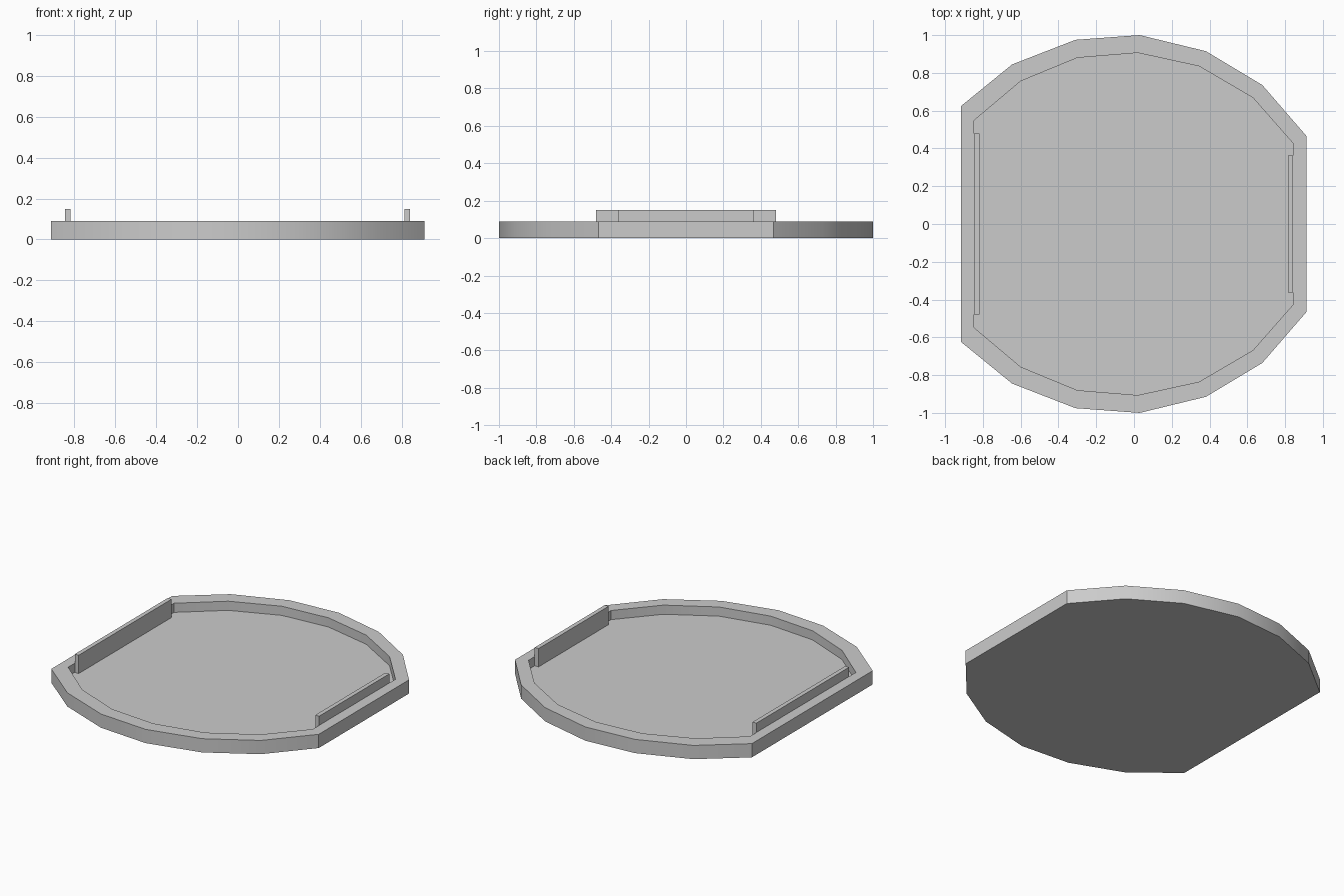
import bpy, bmesh
from math import radians

cube = bpy.data.objects.get("Cube")
if cube:
    bpy.data.objects.remove(cube, do_unlink=True)

GREY = (0.6, 0.6, 0.6, 1)
grey = bpy.data.materials.new("plain grey")
grey.use_nodes = True
grey.diffuse_color = GREY
grey.node_tree.nodes["Principled BSDF"].inputs["Base Color"].default_value = GREY

FLOOR, RIM, TOP = 0.03, 0.09, 0.15

# Back half of each outline, mirrored to the front
outer = [(-0.915, 0.625), (-0.645, 0.845), (-0.31, 0.975), (0.03, 1.0),
         (0.38, 0.915), (0.68, 0.735), (0.912, 0.467)]
inner = [(-0.847, 0.548), (-0.60, 0.756), (-0.30, 0.88), (0.02, 0.906),
         (0.345, 0.835), (0.63, 0.668), (0.842, 0.427)]


def mirrored(half):
    return half + [(x, -y) for x, y in reversed(half)]


def finish(name, bm):
    bmesh.ops.recalc_face_normals(bm, faces=bm.faces)
    mesh = bpy.data.meshes.new(name)
    bm.to_mesh(mesh)
    bm.free()
    mesh.materials.append(grey)
    obj = bpy.data.objects.new(name, mesh)
    bpy.context.collection.objects.link(obj)
    return obj


# Tray: rings from the underside, up the outside, over the rim, down to the floor
bm = bmesh.new()
levels = [(outer, 0), (outer, RIM), (inner, RIM), (inner, FLOOR)]
rings = [[bm.verts.new((x, y, z)) for x, y in mirrored(half)] for half, z in levels]
for low, high in zip(rings, rings[1:]):
    for i in range(len(low)):
        bm.faces.new((low[i - 1], low[i], high[i], high[i - 1]))
bm.faces.new(rings[0])
bm.faces.new(rings[-1])
tray = finish("tray", bm)
bpy.ops.object.select_all(action="DESELECT")
tray.select_set(True)
bpy.context.view_layer.objects.active = tray
bpy.ops.object.shade_smooth_by_angle(angle=radians(30))


# Upright strips standing in the recess along the straight sides
def strip(name, x, half_length):
    bm = bmesh.new()
    bmesh.ops.create_cube(bm, size=1)
    bmesh.ops.scale(bm, vec=(0.028, 2 * half_length, TOP - FLOOR), verts=bm.verts)
    bmesh.ops.translate(bm, vec=(x, 0, (TOP + FLOOR) / 2), verts=bm.verts)
    finish(name, bm)


strip("right_strip", -0.832, 0.48)
strip("left_strip", 0.828, 0.363)
